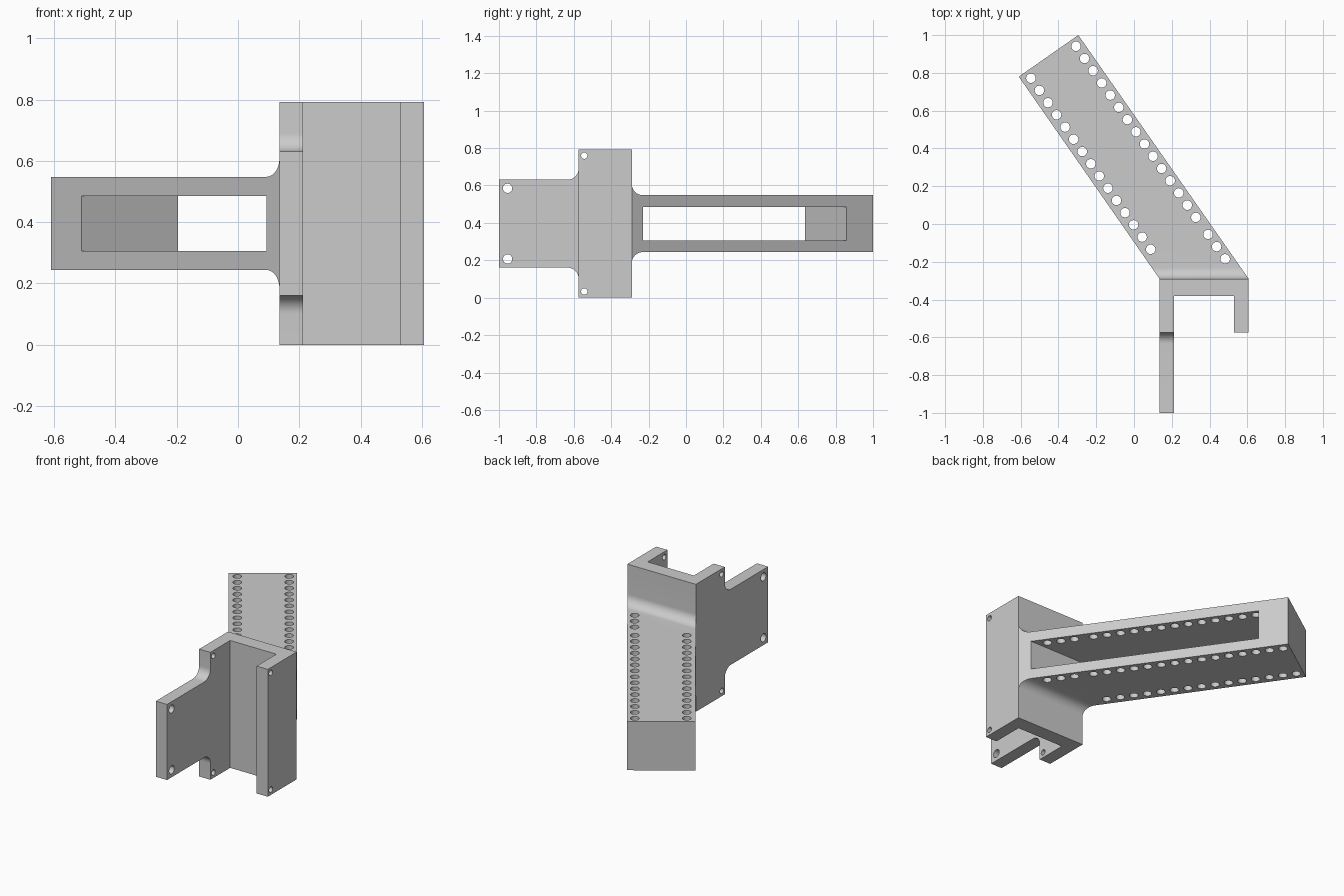
import bpy, bmesh, math
from mathutils import Vector, Matrix

cube = bpy.data.objects.get("Cube")
if cube:
    bpy.data.objects.remove(cube, do_unlink=True)

HEIGHT, MID = 0.792, 0.396
BACK, LEG_FRONT = -0.29, -0.574
ALONG = Vector((-0.5736, 0.8192, 0))    # direction of the slanted arm


def add_object(name, bm):
    bmesh.ops.recalc_face_normals(bm, faces=bm.faces)
    mesh = bpy.data.meshes.new(name)
    bm.to_mesh(mesh)
    bm.free()
    obj = bpy.data.objects.new(name, mesh)
    bpy.context.collection.objects.link(obj)
    return obj


def prism(name, points, push):
    """Extrude a closed outline along a vector."""
    bm = bmesh.new()
    face = bm.faces.new([bm.verts.new(p) for p in points])
    moved = bmesh.ops.extrude_face_region(bm, geom=[face])["geom"]
    bmesh.ops.translate(bm, vec=push, verts=[v for v in moved if isinstance(v, bmesh.types.BMVert)])
    return add_object(name, bm)


def arc(cy, cz, r, start, end, steps=12):
    angles = [math.radians(start + (end - start) * i / steps) for i in range(steps + 1)]
    return [(cy + r * math.cos(a), cz + r * math.sin(a)) for a in angles]


def cut(target, cutter, operation):
    mod = target.modifiers.new(cutter.name, 'BOOLEAN')
    mod.object, mod.operation, mod.solver = cutter, operation, 'EXACT'
    cutter.hide_render = True


# Plan outline: slanted arm, back plate and two legs
plan = [(0.135, -1), (0.212, -1), (0.212, -0.38), (0.53, -0.38), (0.53, LEG_FRONT),
        (0.607, LEG_FRONT), (0.607, BACK), (-0.295, 1), (-0.61, 0.78), (0.135, BACK)]
bracket = prism("bracket_with_arm", [(x, y, -0.1) for x, y in plan], (0, 0, 1))

# Side outline: upper half with fillets, mirrored about mid height
TAB, ARM, R = 0.235, 0.152, 0.06
upper = [(-1.1, TAB)]
upper += arc(LEG_FRONT - R, TAB + R, R, -90, 0)
upper += [(LEG_FRONT, MID), (BACK, MID)]
upper += arc(BACK + R, ARM + R, R, 180, 270)
upper += [(1.1, ARM)]
side = upper + [(y, -h) for y, h in reversed(upper)]
side_cutter = prism("side_profile", [(-1, y, MID + h) for y, h in side], (2, 0, 0))
cut(bracket, side_cutter, 'INTERSECT')

# Long window through the arm: square far end, near end parallel to the plate
across = Vector((ALONG.y, -ALONG.x, 0))
near, far = Vector((0.095, -0.23, 0)), Vector((-0.51, 0.637, 0))
window = [near - across * 0.2, near, near + Vector((0.8, 0, 0)), far + across * 0.8, far - across * 0.2]
low = Vector((0, 0, MID - 0.09))
window = [Vector((-0.3, -0.23, 0)), near + Vector((0.8, 0, 0)), far + across * 0.8, far - across * 0.2]
window_cutter = prism("window", [p + low for p in window], (0, 0, 0.18))
cut(bracket, window_cutter, 'DIFFERENCE')

# Drilled holes: two rows down the arm, and cross holes in the legs
holes = bmesh.new()


def drill(place, radius, turn=Matrix()):
    bmesh.ops.create_cone(holes, cap_ends=True, segments=24, radius1=radius, radius2=radius,
                          depth=1.2, matrix=Matrix.Translation(place) @ turn)


STEP = 0.079
for i in range(15):
    drill(Vector((-0.546, 0.772, MID)) - ALONG * STEP * i, 0.025)
    drill(Vector((-0.307, 0.941, MID)) - ALONG * STEP * i, 0.025)
for i in range(3):
    drill(Vector((0.392, -0.055, MID)) - ALONG * STEP * i, 0.025)
sideways = Matrix.Rotation(math.pi / 2, 4, 'Y')
for sign in (-1, 1):
    drill((0.4, -0.544, MID + sign * 0.363), 0.017, sideways)
    drill((0.4, -0.954, MID + sign * 0.189), 0.025, sideways)
hole_cutter = add_object("holes", holes)
cut(bracket, hole_cutter, 'DIFFERENCE')

# Bake the cuts and drop the helpers
bpy.context.view_layer.update()
graph = bpy.context.evaluated_depsgraph_get()
result = bpy.data.meshes.new_from_object(bracket.evaluated_get(graph))
bracket.modifiers.clear()
bracket.data = result
for helper in (side_cutter, window_cutter, hole_cutter):
    bpy.data.objects.remove(helper, do_unlink=True)

# Plain grey material
grey = bpy.data.materials.new("plain_grey")
grey.use_nodes = True
colour = (0.6, 0.6, 0.6, 1)
grey.diffuse_color = colour
grey.node_tree.nodes["Principled BSDF"].inputs["Base Color"].default_value = colour
bracket.data.materials.clear()
bracket.data.materials.append(grey)

bpy.ops.object.select_all(action='DESELECT')
bracket.select_set(True)
bpy.context.view_layer.objects.active = bracket
bpy.ops.object.shade_smooth_by_angle(angle=math.radians(30))
